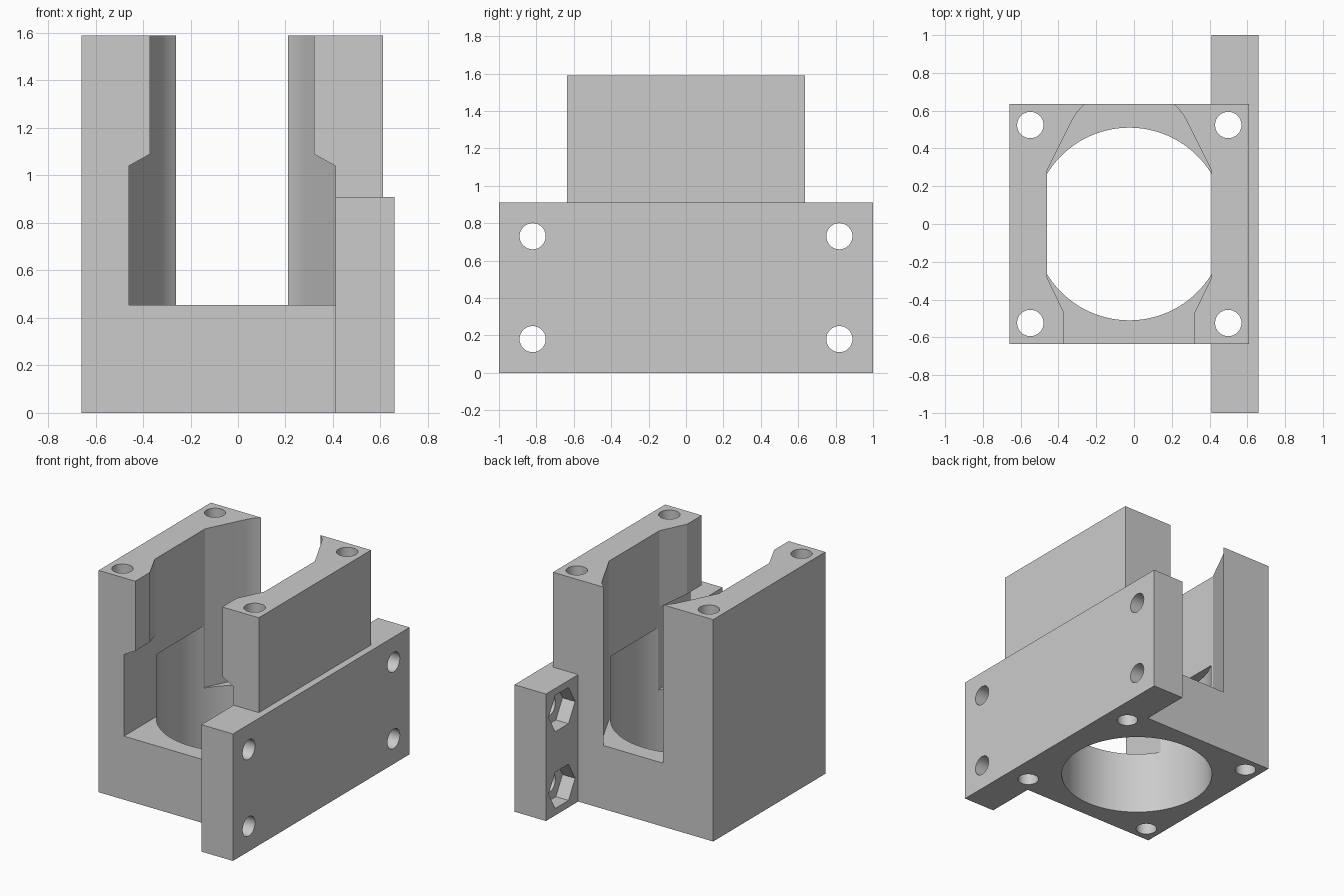
import bpy, math
from mathutils import Matrix, Vector

cube = bpy.data.objects.get("Cube")
if cube:
    bpy.data.objects.remove(cube, do_unlink=True)

CX = -0.025      # centre of the bore and the block in x
HALF = 0.635     # half width of the block
HEIGHT = 1.59
FLOOR = 0.455    # pocket floor height

grey = bpy.data.materials.new("light_grey")
grey.use_nodes = True
grey.diffuse_color = (0.6, 0.6, 0.6, 1)
grey.node_tree.nodes["Principled BSDF"].inputs["Base Color"].default_value = (0.6, 0.6, 0.6, 1)


def prism(name, outline, start, end, axis="Z"):
    """Extrude a closed 2D outline along an axis: Z uses (x, y), X uses (y, z), Y uses (x, z)."""
    place = {"Z": lambda a, b, d: (a, b, d),
             "X": lambda a, b, d: (d, a, b),
             "Y": lambda a, b, d: (a, d, b)}[axis]
    n = len(outline)
    verts = [place(a, b, d) for d in (start, end) for a, b in outline]
    faces = [tuple(range(n)), tuple(range(n, 2 * n))]
    faces += [(i, (i + 1) % n, n + (i + 1) % n, n + i) for i in range(n)]
    mesh = bpy.data.meshes.new(name)
    mesh.from_pydata(verts, [], faces)
    import bmesh
    bm = bmesh.new()
    bm.from_mesh(mesh)
    bmesh.ops.recalc_face_normals(bm, faces=bm.faces)
    bm.to_mesh(mesh)
    bm.free()
    mesh.materials.append(grey)
    obj = bpy.data.objects.new(name, mesh)
    bpy.context.collection.objects.link(obj)
    return obj


def rect(a0, a1, b0, b1):
    return [(a0, b0), (a1, b0), (a1, b1), (a0, b1)]


def ring(a, b, radius, sides):
    return [(a + radius * math.cos(math.tau * i / sides),
             b + radius * math.sin(math.tau * i / sides)) for i in range(sides)]


def mirrored(side):
    """Close a left-hand half outline by mirroring it about the bore centre."""
    return [(CX - a, b) for a, b in side] + [(CX + a, b) for a, b in reversed(side)]


def combine(target, tool, operation="DIFFERENCE"):
    mod = target.modifiers.new(tool.name, "BOOLEAN")
    mod.operation = operation
    mod.solver = "EXACT"
    mod.object = tool
    bpy.context.view_layer.objects.active = target
    bpy.ops.object.modifier_apply(modifier=mod.name)
    bpy.data.objects.remove(tool, do_unlink=True)


# Block with the side mounting plate joined on
bracket = prism("motor_bracket", rect(CX - HALF, CX + HALF, -HALF, HALF), 0, HEIGHT)
combine(bracket, prism("mounting_plate", rect(0.41, 0.66, -1, 1), 0, 0.91), "UNION")

# Round bore through the base
combine(bracket, prism("bore", ring(CX, 0, 0.51, 96), -0.1, 0.9))

# Upper pocket: narrow front, wide middle, curved narrowing at the back
upper = [(0.345, -0.8), (0.345, -0.47), (0.435, -0.285), (0.435, 0.285),
         (0.307, 0.54), (0.291, 0.57), (0.272, 0.597), (0.25, 0.621), (0.222, 0.648), (0.18, 0.68)]
combine(bracket, prism("upper_pocket", mirrored(upper), FLOOR, HEIGHT + 0.2))

# Wider front opening with sloped shoulders
front = [(0.435, FLOOR), (0.435, 1.04), (0.345, 1.09)]
combine(bracket, prism("front_opening", mirrored(front), -0.8, -0.2, "Y"))

# Vertical screw holes in the block corners
for sx in (-1, 1):
    for sy in (-1, 1):
        outline = ring(CX + sx * 0.524, sy * 0.524, 0.07, 32)
        combine(bracket, prism("corner_hole", outline, -0.1, HEIGHT + 0.1))

# Plate screw holes with hexagonal nut recesses on the inner face
for y in (-0.82, 0.82):
    for z in (0.18, 0.73):
        combine(bracket, prism("plate_hole", ring(y, z, 0.07, 32), 0.3, 0.8, "X"))
        combine(bracket, prism("nut_recess", ring(y, z, 0.15, 6), 0.3, 0.51, "X"))

# Smooth the bores and keep the machined edges crisp
bpy.ops.object.select_all(action="DESELECT")
bracket.select_set(True)
bpy.context.view_layer.objects.active = bracket
bpy.ops.object.shade_smooth_by_angle(angle=math.radians(25))
